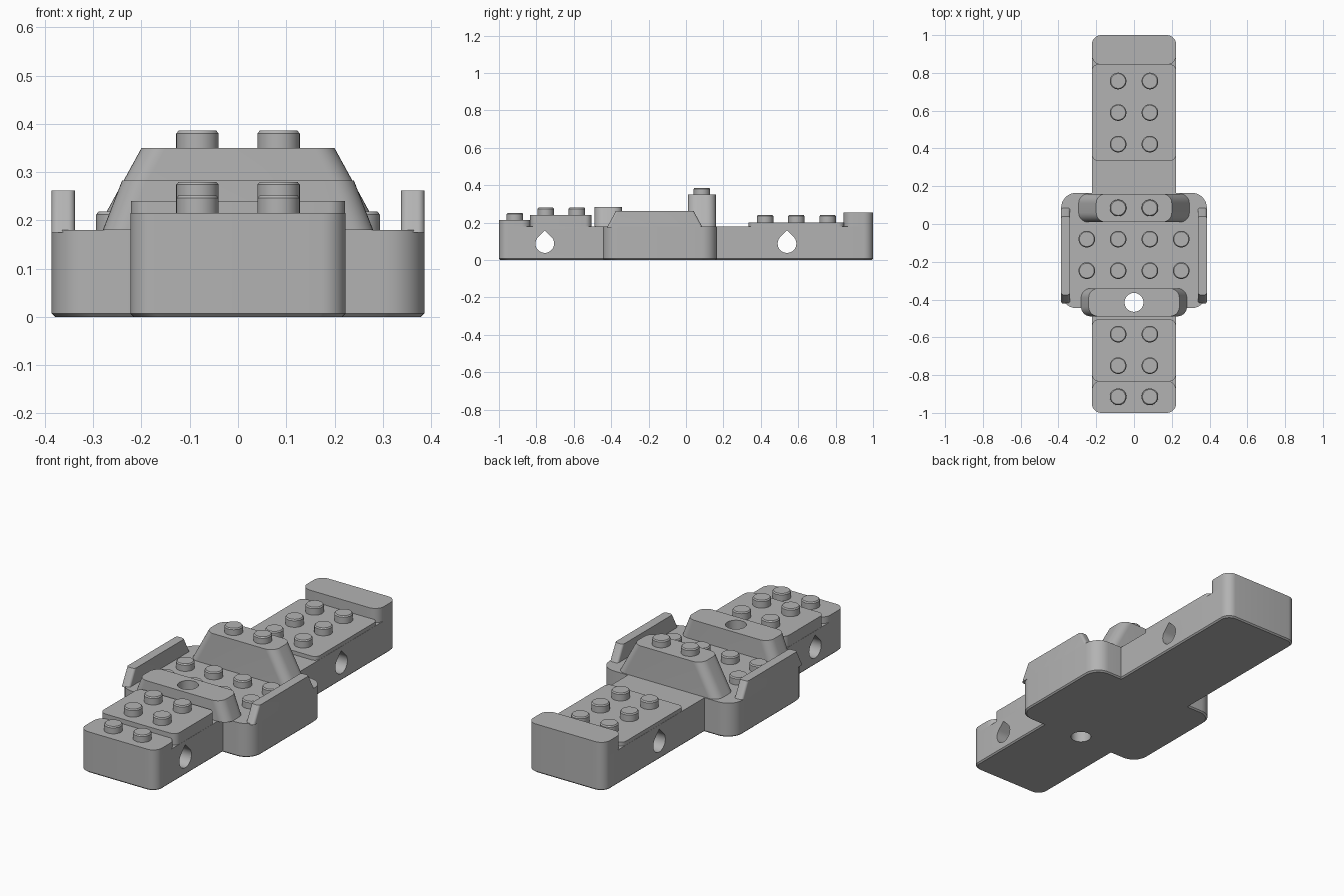
import bpy
import bmesh
from math import sin, cos, pi, radians

default = bpy.data.objects.get("Cube")
if default:
    bpy.data.objects.remove(default, do_unlink=True)

GREY = bpy.data.materials.new("plain grey")
GREY.use_nodes = True
COLOUR = (0.45, 0.45, 0.45, 1)
GREY.diffuse_color = COLOUR
GREY.node_tree.nodes["Principled BSDF"].inputs["Base Color"].default_value = COLOUR

DECK = 0.18      # height of the main deck
HALF = 0.223     # half width of the long hull
COLUMN = 0.084   # stud column offset
parts = []


def loft(name, rings):
    """Closed solid through matching rings of points."""
    bm = bmesh.new()
    loops = [[bm.verts.new(p) for p in ring] for ring in rings]
    n = len(loops[0])
    bm.faces.new(loops[0][::-1])
    bm.faces.new(loops[-1])
    for low, high in zip(loops, loops[1:]):
        for i in range(n):
            j = (i + 1) % n
            bm.faces.new((low[i], low[j], high[j], high[i]))
    bmesh.ops.recalc_face_normals(bm, faces=bm.faces[:])
    mesh = bpy.data.meshes.new(name)
    bm.to_mesh(mesh)
    bm.free()
    mesh.materials.append(GREY)
    obj = bpy.data.objects.new(name, mesh)
    bpy.context.collection.objects.link(obj)
    parts.append(obj)
    return obj


def slab(name, x, y, radius, sections, steps=8):
    """Rounded block from sections of (z, half width, half depth)."""
    rings = []
    for z, hx, hy in sections:
        ring = []
        for k, (sx, sy) in enumerate(((1, 1), (-1, 1), (-1, -1), (1, -1))):
            for s in range(steps + 1):
                a = (k + s / steps) * pi / 2
                ring.append((x + sx * (hx - radius) + radius * cos(a),
                             y + sy * (hy - radius) + radius * sin(a), z))
        rings.append(ring)
    return loft(name, rings)


def block(name, y0, y1, hx, z0, z1, radius):
    """Upright rounded block between two depths."""
    hy = (y1 - y0) / 2
    return slab(name, 0, (y0 + y1) / 2, radius, [(z0, hx, hy), (z1, hx, hy)])


def disc(x, y, z, radius):
    return [(x + radius * cos(i * pi / 20), y + radius * sin(i * pi / 20), z)
            for i in range(40)]


def studs(name, columns, rows, z, height):
    for y in rows:
        for x in columns:
            loft(name, [disc(x, y, z - 0.005, 0.044),
                        disc(x, y, z + height - 0.006, 0.044),
                        disc(x, y, z + height, 0.039)])


def combine(obj, tool, operation):
    mod = obj.modifiers.new(operation.lower(), 'BOOLEAN')
    mod.operation = operation
    mod.solver = 'EXACT'
    mod.object = tool
    bpy.context.view_layer.objects.active = obj
    bpy.ops.object.modifier_apply(modifier=mod.name)


def discard(obj):
    parts.remove(obj)
    bpy.data.objects.remove(obj, do_unlink=True)


# Hull: long body joined to the wide middle, with a chamfered underside
EDGE = 0.007
hull = slab("hull", 0, 0, 0.05,
            [(0, HALF - EDGE, 1 - EDGE), (EDGE, HALF, 1), (DECK, HALF, 1)])
middle = slab("middle", 0, -0.14, 0.08,
              [(0, 0.386 - EDGE, 0.305 - EDGE), (EDGE, 0.386, 0.305), (DECK, 0.386, 0.305)])
combine(hull, middle, 'UNION')
discard(middle)

# Sloped cross ridges
front_ridge = slab("front_ridge", 0, -0.415, 0.05,
                   [(DECK, 0.28, 0.074), (0.283, 0.24, 0.074)])
slab("rear_ridge", 0, 0.085, 0.05, [(DECK, 0.293, 0.075), (0.35, 0.2, 0.075)])

# Vertical socket through the front ridge and the hull
socket = loft("socket_cutter", [disc(0, -0.415, -0.1, 0.05), disc(0, -0.415, 0.5, 0.05)])
for target in (hull, front_ridge):
    combine(target, socket, 'DIFFERENCE')
discard(socket)

# Teardrop holes from side to side
for y in (-0.755, 0.54):
    r, zc = 0.05, 0.088
    outline = [(y, zc + r * 2 ** 0.5)]
    for i in range(25):
        a = radians(135 + i * 270 / 24)
        outline.append((y + r * sin(a - pi / 2), zc + r * cos(a - pi / 2)))
    drop = loft("teardrop_cutter", [[(x, py, pz) for py, pz in outline] for x in (-0.5, 0.5)])
    combine(hull, drop, 'DIFFERENCE')
    discard(drop)

# Raised plates and end blocks
block("front_step", -1, -0.83, HALF, DECK, 0.215, 0.05)
block("front_plate", -0.833, -0.505, HALF - 0.001, DECK, 0.24, 0.035)
block("rear_plate", 0.335, 0.845, HALF - 0.001, DECK, 0.2, 0.03)
block("rear_block", 0.843, 1, HALF, DECK, 0.255, 0.05)

# Side rails with sloping ends
for name, side in (("left_rail", 1), ("right_rail", -1)):
    slab(name, side * 0.362, -0.167, 0.014,
         [(DECK - 0.005, 0.024, 0.255), (0.262, 0.024, 0.208)])

# Studs
pair = (-COLUMN, COLUMN)
studs("front_step_stud", pair, (-0.915,), 0.215, 0.037)
studs("front_plate_stud", pair, (-0.75, -0.583), 0.24, 0.04)
studs("deck_stud", (-0.25, *pair, 0.25), (-0.247, -0.08), DECK, 0.038)
studs("ridge_stud", pair, (0.085,), 0.35, 0.036)
studs("rear_plate_stud", pair, (0.423, 0.59, 0.757), 0.2, 0.04)

# Smooth rounded walls, crisp edges
bpy.ops.object.select_all(action='DESELECT')
for obj in parts:
    obj.select_set(True)
bpy.context.view_layer.objects.active = hull
bpy.ops.object.shade_smooth_by_angle(angle=radians(25))
